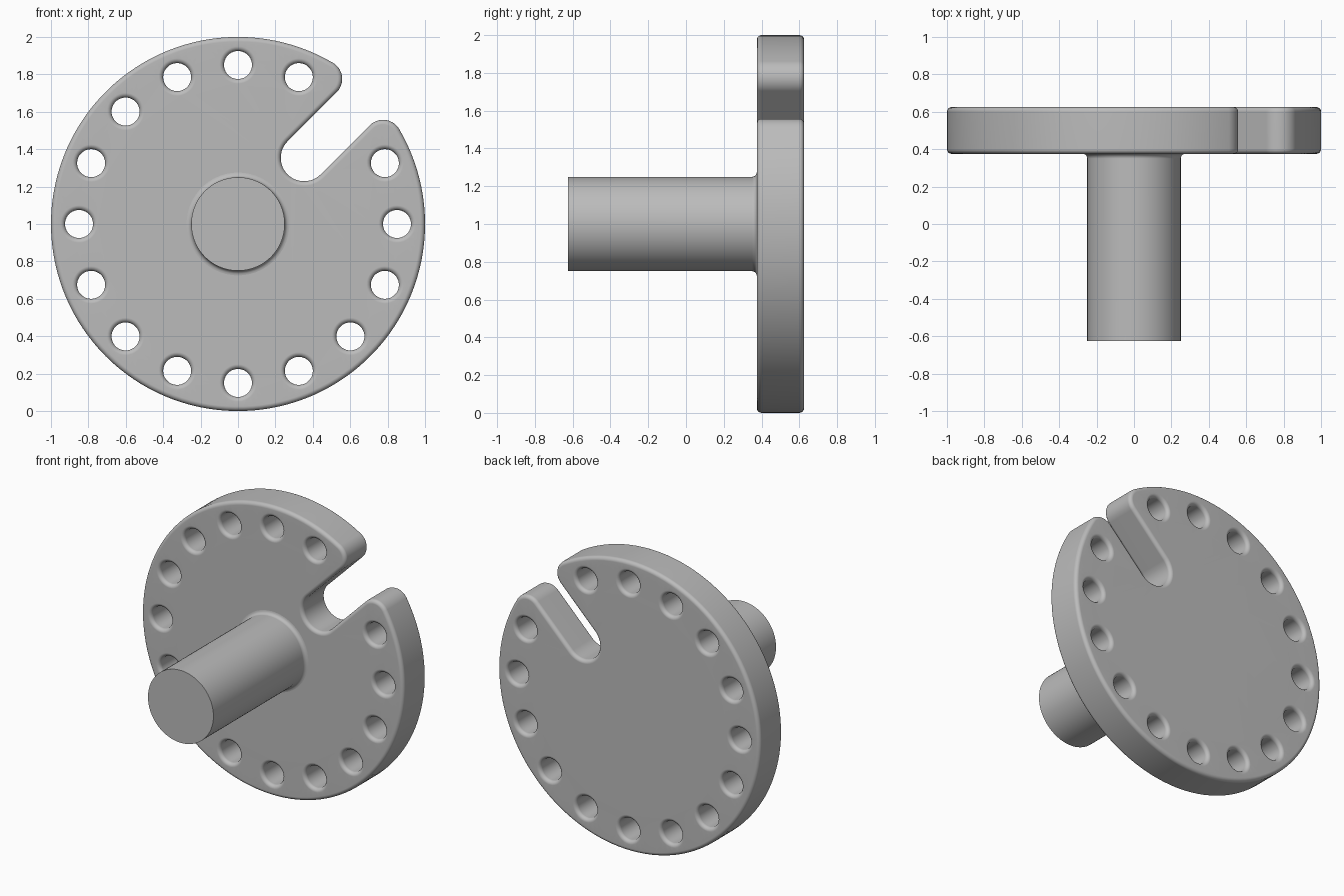
import bpy, bmesh, math
from math import cos, sin, pi

cube = bpy.data.objects.get("Cube")
if cube:
    bpy.data.objects.remove(cube, do_unlink=True)

FILLET = 0.025
FRONT, BACK = 0.375, 0.625
SLOT_R, SLOT_U, CORNER = 0.125, 0.5, 0.1

grey = bpy.data.materials.new("plain grey")
grey.use_nodes = True
grey.diffuse_color = (0.5, 0.5, 0.5, 1)
grey.node_tree.nodes["Principled BSDF"].inputs["Base Color"].default_value = (0.5, 0.5, 0.5, 1)


def arc(u, v, r, start, end, n):
    """Points along an arc, both ends included."""
    return [(u + r * cos(start + (end - start) * i / n),
             v + r * sin(start + (end - start) * i / n)) for i in range(n + 1)]


def outline(d):
    """Slotted disc outline, shrunk by d; the slot points along 45 degrees."""
    v = SLOT_R + CORNER
    u = math.sqrt((1 - CORNER) ** 2 - v ** 2)
    a = math.atan2(v, u)
    pts = arc(0, 0, 1 - d, a, 2 * pi - a, 120)
    pts += arc(u, -v, CORNER - d, -a, pi / 2, 14)[1:]
    pts += arc(SLOT_U, 0, SLOT_R + d, -pi / 2, -3 * pi / 2, 24)
    pts += arc(u, v, CORNER - d, -pi / 2, a, 14)[:-1]
    k = math.sqrt(0.5)
    return [(k * (p - q), k * (p + q)) for p, q in pts]


def hole(angle):
    """Returns a function giving the hole outline widened by d."""
    return lambda d: arc(0.85 * cos(angle), 0.85 * sin(angle), 0.075 + d, 0, 2 * pi, 36)[:-1]


def bridge(bm, rings):
    for r1, r2 in zip(rings, rings[1:]):
        n = len(r1)
        for i in range(n):
            j = (i + 1) % n
            bm.faces.new((r1[i], r1[j], r2[j], r2[i]))


def finish(bm, name):
    bmesh.ops.recalc_face_normals(bm, faces=bm.faces)
    mesh = bpy.data.meshes.new(name)
    bm.to_mesh(mesh)
    bm.free()
    mesh.materials.append(grey)
    obj = bpy.data.objects.new(name, mesh)
    bpy.context.collection.objects.link(obj)
    bpy.ops.object.select_all(action='DESELECT')
    obj.select_set(True)
    bpy.context.view_layer.objects.active = obj
    bpy.ops.object.shade_smooth_by_angle(angle=math.radians(35))
    mod = obj.modifiers.new("Weighted normals", 'WEIGHTED_NORMAL')
    mod.keep_sharp = True
    return obj


# Slotted plate: rounded walls around the rim, slot and holes, then two caps
steps = [i * pi / 10 for i in range(6)]
section = [(FILLET * (1 - sin(t)), FRONT + FILLET * (1 - cos(t))) for t in steps]
section += [(d, FRONT + BACK - y) for d, y in reversed(section)]
shapes = [outline] + [hole(i * pi / 8) for i in range(16) if i != 2]

bm = bmesh.new()
cap_edges = ([], [])
for shape in shapes:
    rings = [[bm.verts.new((x, y, 1 + z)) for x, z in shape(d)] for d, y in section]
    bridge(bm, rings)
    for edges, ring in zip(cap_edges, (rings[0], rings[-1])):
        edges += [bm.edges.get((ring[i - 1], ring[i])) for i in range(len(ring))]
for edges, side in zip(cap_edges, (-1, 1)):
    bmesh.ops.triangle_fill(bm, edges=edges, use_beauty=True, normal=(0, side, 0))
finish(bm, "slotted_plate")

# Shaft: turned profile that flares into the plate, with a sharp flat end
profile = [(0.25, -0.625)]
profile += [(0.275 - FILLET * cos(t), FRONT - FILLET + FILLET * sin(t)) for t in steps]
profile.append((0.275, FRONT + 0.01))
bm = bmesh.new()
rings = [[bm.verts.new((x, y, 1 + z)) for x, z in arc(0, 0, r, 0, 2 * pi, 72)[:-1]]
         for r, y in profile]
bridge(bm, rings)
bm.faces.new(rings[0])
bm.faces.new(rings[-1])
finish(bm, "shaft")
